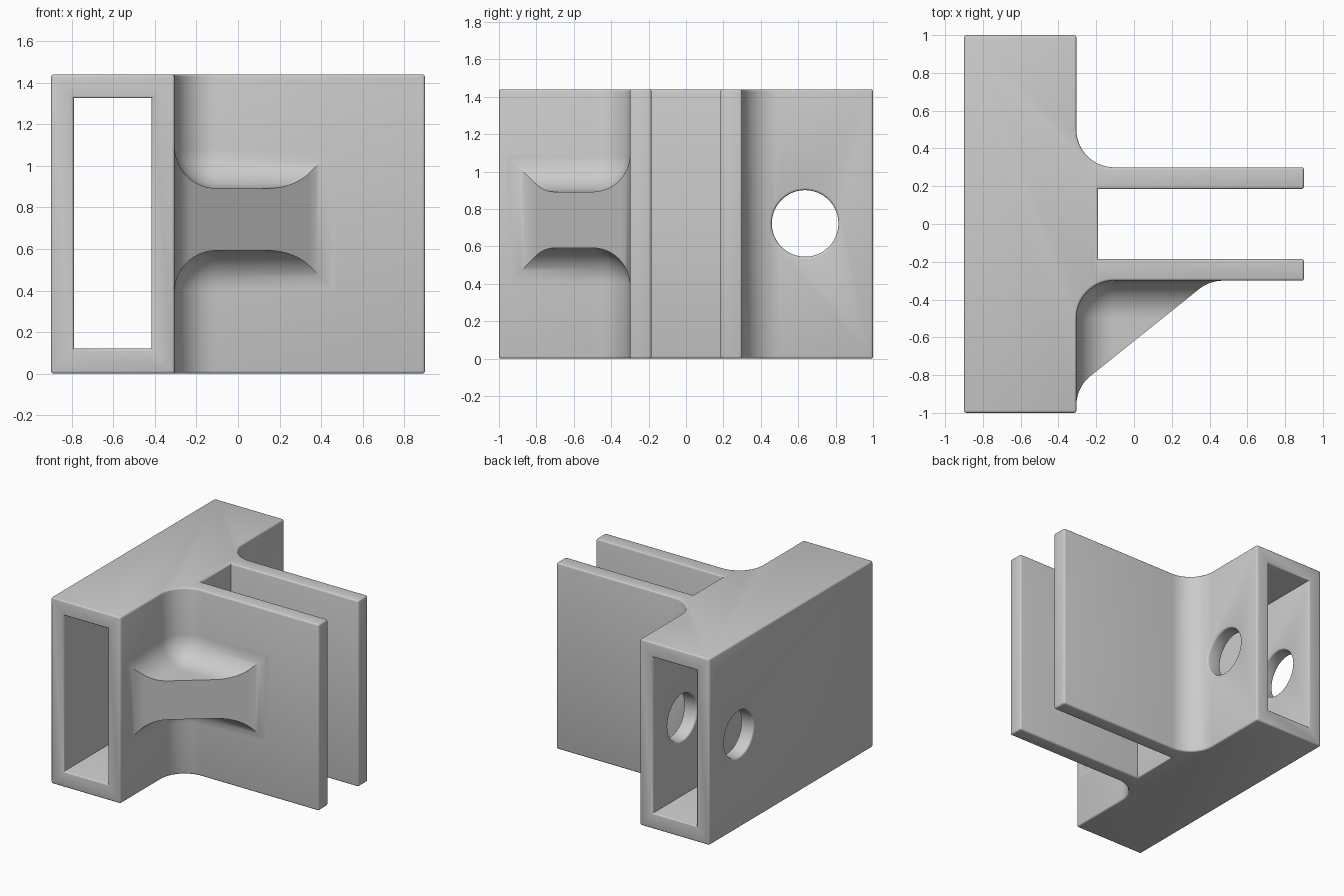
import bpy, bmesh, math
from mathutils import Vector, Matrix

if "Cube" in bpy.data.objects:
    bpy.data.objects.remove(bpy.data.objects["Cube"])

grey = bpy.data.materials.new("light grey plastic")
grey.use_nodes = True
colour = (0.6, 0.6, 0.6, 1)
grey.diffuse_color = colour
grey.node_tree.nodes["Principled BSDF"].inputs["Base Color"].default_value = colour

HEIGHT, LEFT, WALL, PLATE, R = 1.44, -0.9, -0.305, 0.3, 0.2
RIM = 0.013


def make(name, bm):
    mesh = bpy.data.meshes.new(name)
    bm.to_mesh(mesh)
    bm.free()
    ob = bpy.data.objects.new(name, mesh)
    bpy.context.collection.objects.link(ob)
    mesh.materials.append(grey)
    return ob


def smooth(ob):
    bpy.ops.object.select_all(action='DESELECT')
    ob.select_set(True)
    bpy.context.view_layer.objects.active = ob
    bpy.ops.object.shade_smooth_by_angle(angle=math.radians(35))


def corner_arc(radius, steps):
    # quarter circle from the wall round to the plate, on the front side
    return [(WALL + R - radius * math.cos(a), -PLATE - R + radius * math.sin(a))
            for a in (math.pi / 2 * i / steps for i in range(steps + 1))]


# Body outline: upright box with two parallel plates joined by round fillets
front = [(LEFT, -1), (WALL, -1)] + corner_arc(R, 16) + [(0.9, -PLATE), (0.9, -0.185), (-0.19, -0.185)]
outline = front + [(x, -y) for x, y in reversed(front)]
bm = bmesh.new()
base = bm.faces.new([bm.verts.new((x, y, 0)) for x, y in outline])
ext = bmesh.ops.extrude_face_region(bm, geom=[base])
bmesh.ops.translate(bm, vec=(0, 0, HEIGHT), verts=[v for v in ext["geom"] if isinstance(v, bmesh.types.BMVert)])
bmesh.ops.recalc_face_normals(bm, faces=bm.faces)
body = make("clamp_body", bm)

# Cutters: rectangular tunnel and round cross hole
bm = bmesh.new()
bmesh.ops.create_cube(bm, size=1, matrix=Matrix.Translation((-0.603, 0, 0.723)) @ Matrix.Diagonal((0.374, 3, 1.205, 1)))
tunnel = make("tunnel_cutter", bm)
bm = bmesh.new()
bmesh.ops.create_cone(bm, cap_ends=True, segments=48, radius1=0.178, radius2=0.178, depth=1,
                      matrix=Matrix.Translation((-0.6, 0.637, 0.723)) @ Matrix.Rotation(math.pi / 2, 4, 'Y'))
hole = make("hole_cutter", bm)
for cutter in (tunnel, hole):
    cutter.hide_render = True
    mod = body.modifiers.new(cutter.name, 'BOOLEAN')
    mod.operation, mod.solver, mod.object = 'DIFFERENCE', 'EXACT', cutter

# Apply the cuts, then round the outward edges only
bpy.context.view_layer.update()
bm = bmesh.new()
bm.from_object(body, bpy.context.evaluated_depsgraph_get())
bmesh.ops.remove_doubles(bm, verts=bm.verts, dist=0.0001)
edges = [e for e in bm.edges if e.is_manifold and e.calc_face_angle_signed() > 0.7]
bmesh.ops.bevel(bm, geom=edges, offset=RIM, segments=3, profile=0.5, affect='EDGES')
body.modifiers.clear()
bm.to_mesh(body.data)
bm.free()
for cutter in (tunnel, hole):
    bpy.data.objects.remove(cutter)
smooth(body)

# Gusset: sloped brace whose top and bottom flare into the wall and the plate
SLOPE, THROUGH = 0.8, (0.15, -0.5)
TILT = math.atan(SLOPE)
wall_y = THROUGH[1] + SLOPE * (WALL - THROUGH[0])
plate_x = THROUGH[0] + (-PLATE - THROUGH[1]) / SLOPE
turn = math.pi / 2 - TILT


def wall_end(f):
    if f < R * (1 - math.cos(turn)):
        y = wall_y - R * math.tan(turn / 2) + math.sqrt(R * R - (R - f) ** 2)
    else:
        y = wall_y + SLOPE * f
    return WALL + f, y


def plate_end(f):
    if f < R * (1 - math.cos(TILT)):
        x = plate_x + R * math.tan(TILT / 2) - math.sqrt(R * R - (R - f) ** 2)
    else:
        x = plate_x - f / SLOPE
    return x, -PLATE - f


bm = bmesh.new()
STEPS = 16
halves = []
for side in (1, -1):
    rows = []
    for i in range(STEPS + 1):
        a = math.pi / 2 * i / STEPS
        f = R * (1 - math.cos(a))
        z = HEIGHT / 2 + 0.022 + side * (0.15 + R * (1 - math.sin(a)))
        pts = [wall_end(f)] + corner_arc(R - f, 12) + [plate_end(f)]
        rows.append([bm.verts.new((x, y, z)) for x, y in pts])
    for low, high in zip(rows, rows[1:]):
        for j in range(len(low) - 1):
            bm.faces.new((low[j], low[j + 1], high[j + 1], high[j]))
    bm.faces.new(rows[-1])
    halves.append(rows)
top, bottom = halves
for end in (0, -1):
    for i in range(STEPS):
        bm.faces.new((top[i][end], top[i + 1][end], bottom[i + 1][end], bottom[i][end]))
bm.faces.new((top[-1][0], top[-1][-1], bottom[-1][-1], bottom[-1][0]))
back = [(t, b) for t, b in zip(top[0], bottom[0])]
for (t1, b1), (t2, b2) in zip(back, back[1:]):
    bm.faces.new((t1, t2, b2, b1))
bmesh.ops.remove_doubles(bm, verts=bm.verts, dist=0.0001)
bmesh.ops.recalc_face_normals(bm, faces=bm.faces)
# Drop the hidden back, which lies against the body
hidden = [f for f in bm.faces if len(f.verts) == 4 and
          max(v.co.z for v in f.verts) - min(v.co.z for v in f.verts) > 0.69 and f.normal.y > -0.01 and f.normal.x < 0.01]
bmesh.ops.delete(bm, geom=hidden, context='FACES')
smooth(make("corner_gusset", bm))
